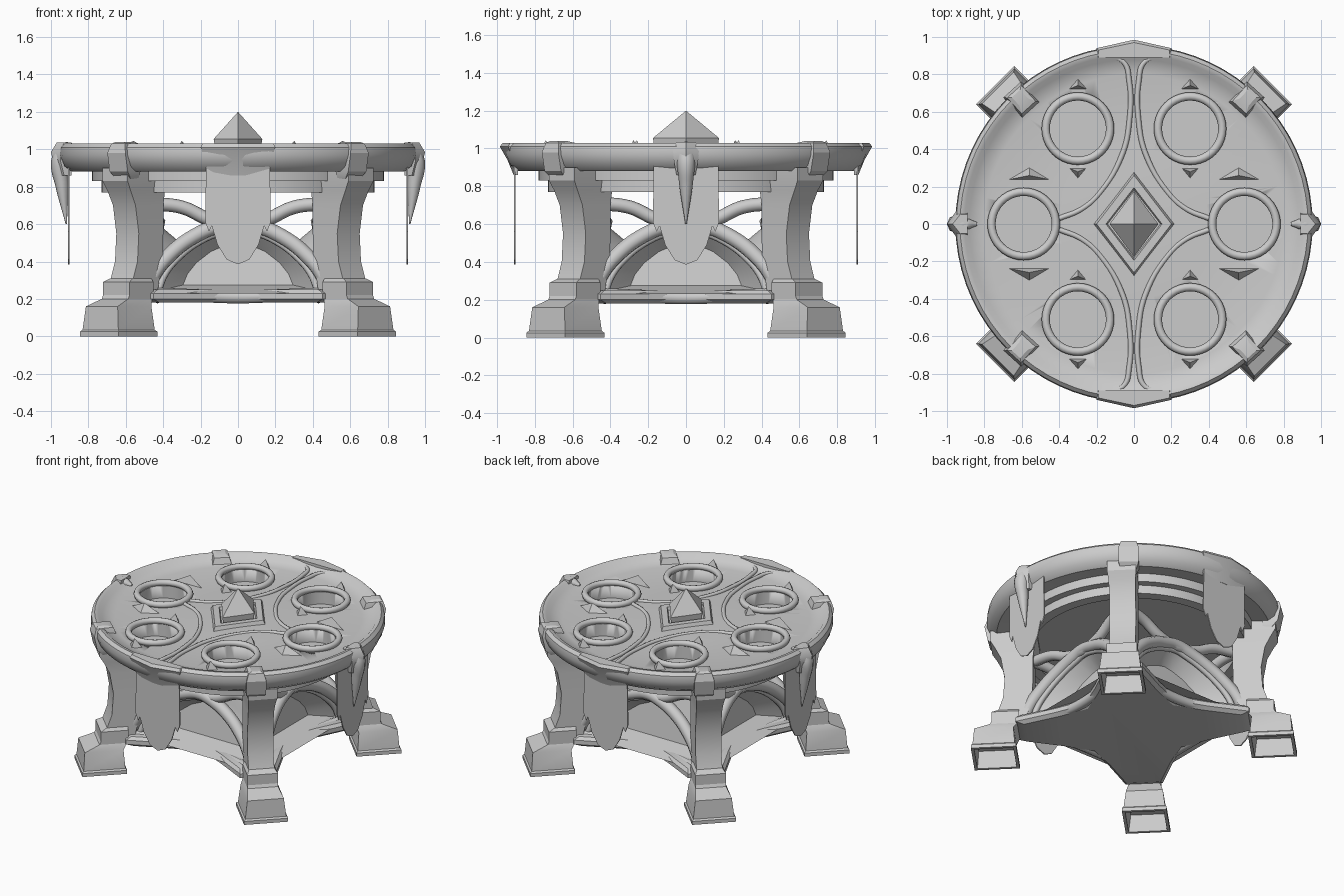
import bpy, bmesh, math
from math import pi, cos, sin
from mathutils import Vector

cube = bpy.data.objects.get("Cube")
if cube:
    bpy.data.objects.remove(cube, do_unlink=True)

stone = bpy.data.materials.new("grey_stone")
stone.use_nodes = True
stone.diffuse_color = (0.6, 0.6, 0.6, 1)
stone.node_tree.nodes["Principled BSDF"].inputs["Base Color"].default_value = (0.6, 0.6, 0.6, 1)


def finish(obj, turn=0, angle=35):
    obj.rotation_euler.z = turn
    if not obj.data.materials:
        obj.data.materials.append(stone)
    bpy.ops.object.select_all(action='DESELECT')
    obj.select_set(True)
    bpy.context.view_layer.objects.active = obj
    if obj.type == 'MESH':
        bpy.ops.object.shade_smooth_by_angle(angle=math.radians(angle))
    return obj


def loft(name, rings, turn=0, caps=(True, True), angle=35):
    """Skin a list of equal-length point rings."""
    bm = bmesh.new()
    rows = [[bm.verts.new(p) for p in ring] for ring in rings]
    n = len(rows[0])
    for a, b in zip(rows, rows[1:]):
        for i in range(n):
            j = (i + 1) % n
            bm.faces.new((a[i], a[j], b[j], b[i]))
    if caps[0]:
        bm.faces.new(rows[0])
    if caps[1]:
        bm.faces.new(rows[-1])
    bmesh.ops.remove_doubles(bm, verts=bm.verts, dist=0.0001)
    bmesh.ops.recalc_face_normals(bm, faces=bm.faces)
    mesh = bpy.data.meshes.new(name)
    bm.to_mesh(mesh)
    bm.free()
    obj = bpy.data.objects.new(name, mesh)
    bpy.context.collection.objects.link(obj)
    return finish(obj, turn, angle)


def circle(r, z, n=72, cx=0, cy=0):
    return [(cx + r * cos(2 * pi * i / n), cy + r * sin(2 * pi * i / n), z) for i in range(n)]


def post(name, sections, turn):
    """Rectangular post along +x: sections of z, inner radius, outer radius, half width."""
    rings = [[(a, -w, z), (b, -w, z), (b, w, z), (a, w, z)] for z, a, b, w in sections]
    return loft(name, rings, turn, angle=25)


def tube(name, points, radius, turn=0, taper=None):
    curve = bpy.data.curves.new(name, 'CURVE')
    curve.dimensions = '3D'
    curve.bevel_depth = radius
    curve.bevel_resolution = 2
    curve.resolution_u = 6
    curve.use_fill_caps = True
    spline = curve.splines.new('BEZIER')
    spline.bezier_points.add(len(points) - 1)
    for i, (bp, p) in enumerate(zip(spline.bezier_points, points)):
        bp.co = p
        bp.handle_left_type = bp.handle_right_type = 'AUTO'
        bp.radius = taper[i] if taper else 1
    obj = bpy.data.objects.new(name, curve)
    bpy.context.collection.objects.link(obj)
    return finish(obj, turn)


# Round table top with raised rim and stepped underside
profile = [(0, 0.85), (0.66, 0.85), (0.66, 0.77), (0.73, 0.77), (0.73, 0.83), (0.78, 0.83),
           (0.78, 0.89), (0.89, 0.88), (0.93, 0.91), (0.955, 0.97), (0.95, 1.01), (0.93, 1.03),
           (0.905, 1.025), (0.88, 1.0), (0.8, 0.985), (0.4, 0.99), (0, 1.01)]
table = loft("table_top", [circle(r, z) for r, z in profile], caps=(False, False))

# Six sunken cups with rounded lips
cups = [(sx * 0.3, sy * 0.51) for sx in (-1, 1) for sy in (-1, 1)] + [(-0.59, 0), (0.59, 0)]
for x, y in cups:
    cutter = loft("cup_cutter", [circle(0.155, z, 40, x, y) for z in (0.9, 1.2)])
    cutter.hide_render = True
    cut = table.modifiers.new("cup", 'BOOLEAN')
    cut.operation = 'DIFFERENCE'
    cut.object = cutter
    bpy.context.view_layer.objects.active = table
    bpy.ops.object.modifier_apply(modifier=cut.name)
    bpy.data.objects.remove(cutter, do_unlink=True)
    bpy.ops.mesh.primitive_torus_add(major_radius=0.172, minor_radius=0.022, major_segments=40,
                                     minor_segments=8, location=(x, y, 1.003))
    lip = bpy.context.object
    lip.name = "cup_lip"
    finish(lip, angle=60)


# Pointed studs beside the cups
def stud(x, y, half, length):
    base = [(x - half, y, 0.98), (x + half, y, 0.98), (x, y + length, 0.98)]
    peak = (x, y + length * 0.35, 1.045)
    loft("pointed_stud", [base, [peak] * 3], caps=(True, False), angle=10)


for sx in (-1, 1):
    for sy in (-1, 1):
        stud(sx * 0.3, sy * 0.72, 0.05, sy * 0.06)
        stud(sx * 0.3, sy * 0.3, 0.05, -sy * 0.06)
        stud(sx * 0.56, sy * 0.235, 0.12, sy * 0.07)
        # Low curved ridges dividing the top
        path = [(0.16, 0.89), (0.06, 0.87), (0.025, 0.76), (0.025, 0.55), (0.06, 0.38),
                (0.18, 0.17), (0.28, 0.08), (0.4, 0.03)]
        tube("dividing_ridge", [(sx * x, sy * y, 0.992) for x, y in path], 0.014)


# Central diamond frame and spire
def diamond(x, y, z):
    return [(x, 0, z), (0, y, z), (-x, 0, z), (0, -y, z)]


loft("diamond_frame", [diamond(0.22, 0.28, 0.99), diamond(0.2, 0.26, 1.025),
                       diamond(0.15, 0.195, 1.025), diamond(0.14, 0.18, 1.0)], angle=10)
loft("centre_spire", [diamond(0.12, 0.165, 0.99), diamond(0.13, 0.175, 1.055),
                      diamond(0.0, 0.0, 1.2)], caps=(True, False), angle=10)

# Four legs on the diagonals, with hollow feet and rim clasps
foot = [(0.12, 0.79, 1.02, 0.11), (0, 0.775, 1.03, 0.125), (0, 0.755, 1.05, 0.145),
        (0.025, 0.755, 1.05, 0.145), (0.035, 0.765, 1.04, 0.135), (0.16, 0.775, 1.03, 0.12),
        (0.2, 0.75, 0.93, 0.1), (0.22, 0.74, 0.92, 0.1), (0.29, 0.74, 0.92, 0.1),
        (0.31, 0.74, 0.88, 0.085)]
shaft = [(0.2, 0.7, 0.86, 0.085), (0.3, 0.68, 0.88, 0.085), (0.4, 0.655, 0.845, 0.085),
         (0.55, 0.65, 0.835, 0.085), (0.7, 0.65, 0.86, 0.085), (0.78, 0.64, 0.9, 0.088),
         (0.83, 0.62, 0.93, 0.095), (0.9, 0.62, 0.93, 0.095)]
clasp = [(0.84, 0.85, 0.91, 0.05), (0.88, 0.85, 0.95, 0.065), (0.98, 0.82, 0.97, 0.065),
         (1.03, 0.84, 0.955, 0.05), (1.04, 0.88, 0.94, 0.03)]
for k in range(4):
    turn = pi / 4 + k * pi / 2
    post("leg_foot", foot, turn)
    post("leg_shaft", shaft, turn)
    post("rim_clasp", clasp, turn + 0.05 * (-1) ** k)

# Star-shaped lower platform with arms reaching the legs
plan = []
for k in range(4):
    mid = pi / 4 + k * pi / 2
    u, v = Vector((cos(mid), sin(mid))), Vector((-sin(mid), cos(mid)))
    plan += [u * 0.5 - v * 0.21, u * 0.76 - v * 0.12, u * 0.76 + v * 0.12, u * 0.5 + v * 0.21]
    plan.append(Vector((cos(mid + pi / 4), sin(mid + pi / 4))) * 0.42)
loft("lower_platform", [[(p.x * s, p.y * s, z) for p in plan]
                        for s, z in ((0.93, 0.18), (1, 0.2), (1, 0.23), (0.95, 0.25))])

# Arched frames, deep recessed panels and upper ribs on each side, bowed inward
half_arch = [(0.49, 0.23), (0.45, 0.33), (0.37, 0.43), (0.24, 0.53), (0.1, 0.59)]
arch = [(-x, z) for x, z in half_arch] + [(0, 0.61)] + [(x, z) for x, z in reversed(half_arch)]


def bow(x):
    return -0.43 - 0.44 * x * x


def recess(scale, inset):
    return [(x * scale, bow(x * scale) + inset, 0.34 + (z - 0.34) * scale) for x, z in arch]


half_upper = [(0.47, 0.71), (0.3, 0.69), (0.14, 0.62)]
upper = [(-x, z) for x, z in half_upper] + [(0, 0.6)] + [(x, z) for x, z in reversed(half_upper)]
for k in range(4):
    turn = k * pi / 2
    tube("arch_rib", recess(1, 0), 0.042, turn)
    tube("arch_inner_trim", recess(0.87, 0.01), 0.02, turn)
    tube("base_rail", [(x, bow(x), 0.22 - 0.01 * cos(x * 6)) for x in (-0.5, -0.25, 0, 0.25, 0.5)],
         0.034, turn)
    loft("recessed_panel", [recess(1, 0), recess(0.85, 0.04), recess(0.6, 0.12)],
         turn, caps=(False, True), angle=30)
    tube("upper_rib", [(x, bow(x * 0.6), z) for x, z in upper], 0.036, turn)

# Thin hanging banners
half_banner = [(0.17, 0.97), (0.175, 0.61), (0.155, 0.56), (0.14, 0.59), (0.11, 0.49), (0.06, 0.41)]
outline = half_banner + [(0, 0.385)] + [(-x, z) for x, z in reversed(half_banner)]
for k in range(4):
    loft("hanging_banner", [[(x, y, z) for x, z in outline] for y in (-0.909, -0.901)], k * pi / 2)


# Pointed prows on the rim
def prow(side, edge, tip, z):
    return [(-side, -0.89, z), (-side, -edge, z), (0, -tip, z), (side, -edge, z), (side, -0.89, z)]


for turn in (0, pi):
    loft("rim_prow", [prow(0.16, 0.9, 0.912, 0.86), prow(0.175, 0.92, 0.945, 0.94),
                      prow(0.2, 0.94, 0.985, 1.01), prow(0.19, 0.93, 0.97, 1.03)], turn, angle=20)
    # Side claws curling over the rim
    side = turn + pi / 2
    loft("claw_head", [prow(0.05, 0.93, 0.97, 0.86), prow(0.065, 0.95, 0.99, 0.94),
                       prow(0.07, 0.95, 1.0, 0.985), prow(0.05, 0.93, 0.97, 1.035)], side)
    tube("rim_claw", [(0.84, 0, 0.995), (0.92, 0, 0.995), (0.95, 0, 0.93), (0.94, 0, 0.8), (0.918, 0, 0.6)],
         0.05, turn, (0.2, 0.9, 1, 0.7, 0.08))
